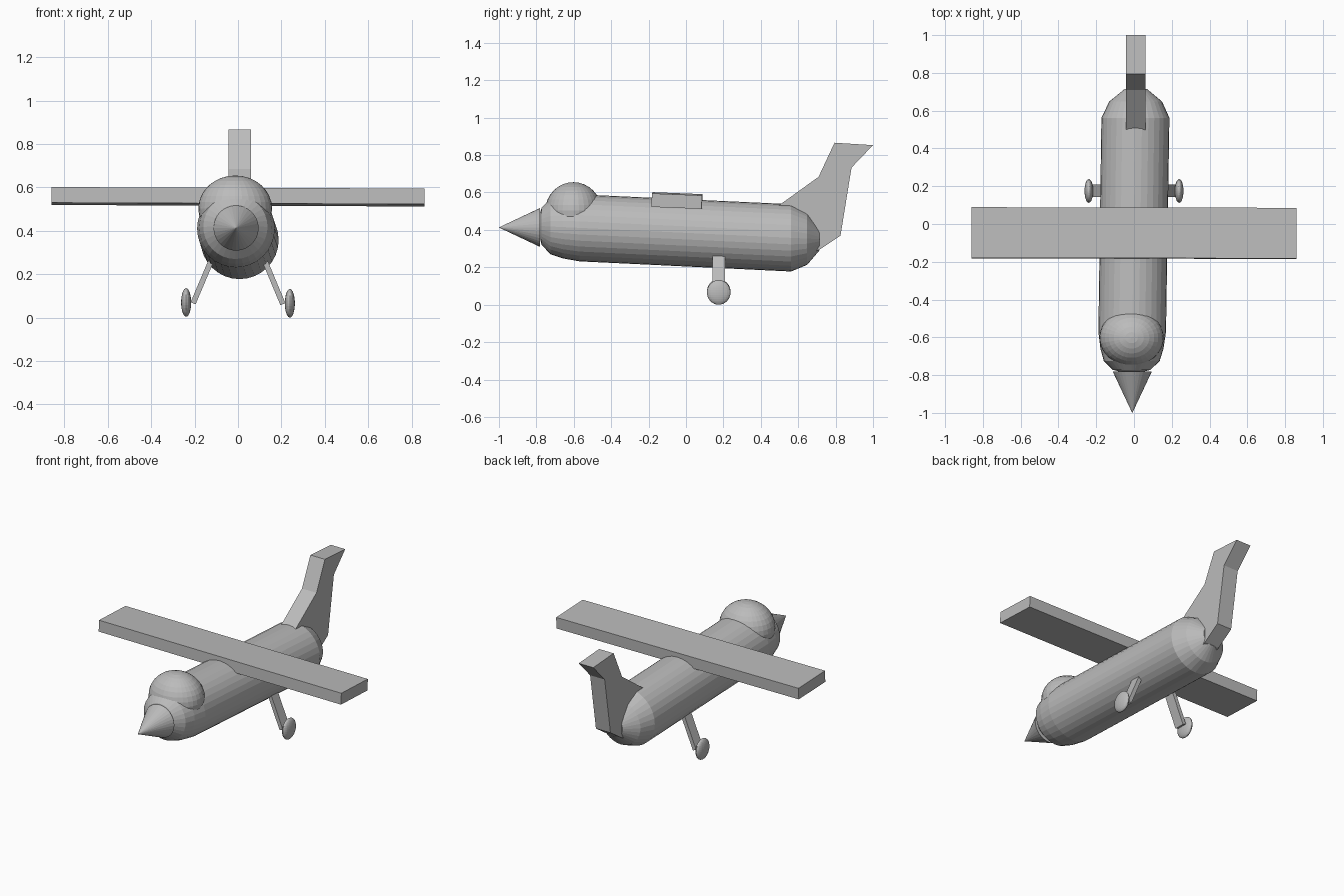
import bpy, bmesh, math
from mathutils import Matrix, Vector, Euler

if "Cube" in bpy.data.objects:
    bpy.data.objects.remove(bpy.data.objects["Cube"])

grey = bpy.data.materials.new("plain grey")
grey.diffuse_color = (0.5, 0.5, 0.5, 1)
grey.use_nodes = True
grey.node_tree.nodes["Principled BSDF"].inputs["Base Color"].default_value = grey.diffuse_color


def finish(name, bm):
    bmesh.ops.recalc_face_normals(bm, faces=bm.faces)
    me = bpy.data.meshes.new(name)
    bm.to_mesh(me)
    bm.free()
    me.materials.append(grey)
    ob = bpy.data.objects.new(name, me)
    bpy.context.collection.objects.link(ob)
    return ob


def lathe(name, stations, centre, n=32):
    """Rings of (y, radius) around an axis given by centre(y) -> (x, z)."""
    bm = bmesh.new()
    rings = []
    for y, r in stations:
        cx, cz = centre(y)
        rings.append([bm.verts.new((cx + r * math.cos(2 * math.pi * i / n), y,
                                    cz + r * math.sin(2 * math.pi * i / n)))
                      for i in range(n)])
    for a, b in zip(rings, rings[1:]):
        for i in range(n):
            j = (i + 1) % n
            bm.faces.new((a[i], a[j], b[j], b[i]))
    bm.faces.new(rings[0])
    bm.faces.new(rings[-1])
    return finish(name, bm)


def box(name, loc, size, rot):
    bm = bmesh.new()
    bmesh.ops.create_cube(bm, size=1,
                          matrix=Matrix.LocRotScale(Vector(loc), Euler(rot), Vector(size)))
    return finish(name, bm)


def ellipsoid(name, loc, radii, u=32, v=16, rot=(0, 0, 0)):
    bm = bmesh.new()
    bmesh.ops.create_uvsphere(bm, u_segments=u, v_segments=v, radius=1,
                              matrix=Matrix.LocRotScale(Vector(loc), Euler(rot), Vector(radii)))
    return finish(name, bm)


# fuselage: rounded tube, slightly nose-up
lathe("fuselage",
      [(-0.785, 0.05), (-0.772, 0.10), (-0.725, 0.148), (-0.66, 0.167), (-0.57, 0.179),
       (0.562, 0.18), (0.648, 0.14), (0.714, 0.06)],
      lambda y: (0.015 * y - 0.001, 0.384 - 0.047 * y))

# nose cone
lathe("nose_cone", [(-1.0, 0.0005), (-0.78, 0.104)], lambda y: (-0.009, 0.413))

# cockpit dome
ellipsoid("cockpit_dome", (-0.013, -0.602, 0.503), (0.17, 0.15, 0.152))

# wing slab
box("wing", (0, -0.048, 0.557), (1.72, 0.268, 0.072), (-0.04, 0.004, -0.002))

# tail fin: extruded outline (y, z)
outline = [(0.45, 0.498), (0.516, 0.545), (0.709, 0.684), (0.794, 0.866), (1.0, 0.853),
           (0.885, 0.733), (0.826, 0.369), (0.714, 0.294), (0.60, 0.25)]
bm = bmesh.new()
face = bm.faces.new([bm.verts.new((-0.043, y, z)) for y, z in outline])
ext = bmesh.ops.extrude_face_region(bm, geom=[face])
bmesh.ops.translate(bm, vec=(0.103, 0, 0),
                    verts=[g for g in ext["geom"] if isinstance(g, bmesh.types.BMVert)])
finish("tail_fin", bm)

# landing gear: splayed struts and disc wheels
for side, label, lift in ((-1, "left", 0.004), (1, "right", 0.0)):
    top, foot = Vector((side * 0.095, 0.178, 0.33)), Vector((side * 0.207, 0.173, 0.062 + lift))
    mid, d = (top + foot) / 2, foot - top
    box(label + "_strut", mid, (0.025, 0.067, d.length), (0, -side * math.atan2(abs(d.x), -d.z), 0))
    ellipsoid(label + "_wheel", (side * 0.239, 0.175, 0.066 + lift), (0.023, 0.063, 0.066), 24, 16)
